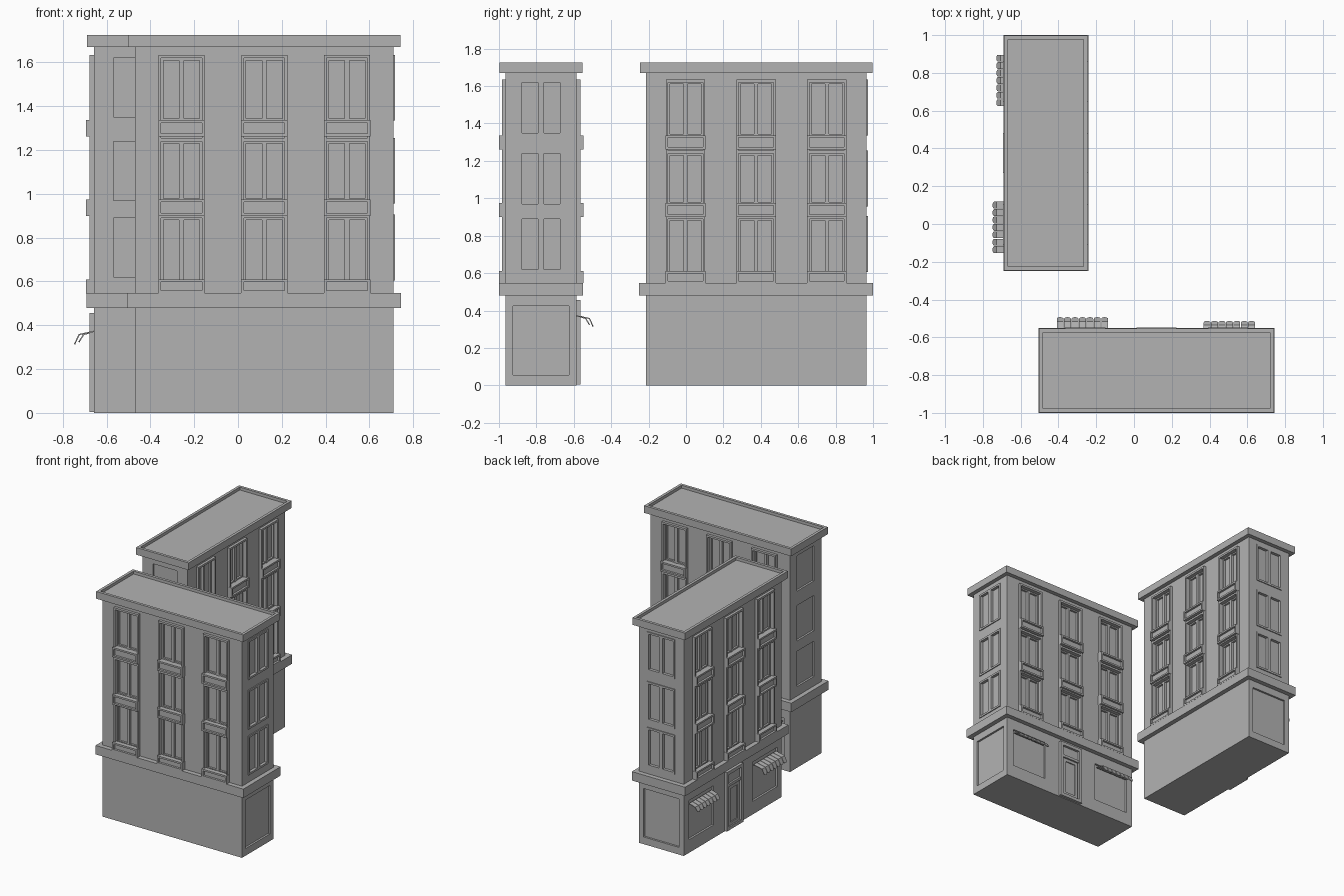
import bpy, bmesh, math
from mathutils import Matrix, Vector

cube = bpy.data.objects.get("Cube")
if cube:
    bpy.data.objects.remove(cube, do_unlink=True)

stone = bpy.data.materials.new("stone_grey")
stone.use_nodes = True
COLOUR = (0.45, 0.45, 0.45, 1)
stone.diffuse_color = COLOUR
stone.node_tree.nodes["Principled BSDF"].inputs["Base Color"].default_value = COLOUR

# Half sizes of the walls, and the four sides as (turn, distance from centre)
L, D = 0.59, 0.19
SHOP, BACK = (0, D), (math.pi, D)
SASH_END, PLAIN_END = (-math.pi / 2, L), (math.pi / 2, L)

# Storeys above the shop: bottom and top of the glass
STOREYS = [(0.60, 0.89), (0.97, 1.24), (1.335, 1.62)]
COLUMNS = [-0.378, 0, 0.378]


def box(bm, side, u, w, o0, o1, z0, z1):
    """Box on a wall: centre u, width w, from o0 to o1 outwards, z0 to z1 high."""
    turn, dist = side
    place = Matrix.Rotation(turn, 4, 'Z') @ Matrix.Translation(
        (u, -dist - (o0 + o1) / 2, (z0 + z1) / 2))
    size = Matrix.Diagonal((w, o1 - o0, z1 - z0, 1))
    return bmesh.ops.create_cube(bm, size=1, matrix=place @ size)["verts"]


def frame(bm, side, u, w, o0, o1, z0, z1, t):
    """Rectangular frame with bars t wide."""
    for s in (-1, 1):
        box(bm, side, u + s * (w - t) / 2, t, o0, o1, z0, z1)
    for a in (z0, z1 - t):
        box(bm, side, u, w - 2 * t, o0, o1, a, a + t)


def finish(bm, name):
    bmesh.ops.recalc_face_normals(bm, faces=bm.faces)
    mesh = bpy.data.meshes.new(name)
    bm.to_mesh(mesh)
    bm.free()
    mesh.materials.append(stone)
    obj = bpy.data.objects.new(name, mesh)
    bpy.context.collection.objects.link(obj)
    return obj


def bake(obj):
    """Replace the mesh by its result after modifiers."""
    deps = bpy.context.evaluated_depsgraph_get()
    mesh = bpy.data.meshes.new_from_object(obj.evaluated_get(deps))
    obj.modifiers.clear()
    obj.data = mesh


parts = []

# Walls with recessed openings
bm = bmesh.new()
box(bm, (0, 0), 0, 2 * L, -D, D, 0, 1.69)
walls = finish(bm, "walls")
bm = bmesh.new()
for z0, z1 in STOREYS:
    for side in (SHOP, BACK):
        for u in COLUMNS:
            box(bm, side, u, 0.186, -0.025, 0.05, z0, z1)
    for side in (SASH_END, PLAIN_END):
        box(bm, side, 0, 0.205, -0.015, 0.05, z1 - 0.27, z1)
box(bm, SASH_END, 0, 0.30, -0.015, 0.05, 0.055, 0.425)
for u in (-0.38, 0.39):
    box(bm, SHOP, u, 0.30, -0.015, 0.05, 0.10, 0.40)
cutter = finish(bm, "opening_cutter")
cutter.hide_render = True
cut = walls.modifiers.new("openings", 'BOOLEAN')
cut.object, cut.solver = cutter, 'EXACT'
bake(walls)
bpy.data.objects.remove(cutter, do_unlink=True)
parts.append(walls)

# Ledge above the shop
bm = bmesh.new()
box(bm, (0, 0), 0, 1.25, -0.225, 0.225, 0.48, 0.548)
parts.append(finish(bm, "ledge"))

# Cornice with a sunken roof
bm = bmesh.new()
box(bm, (0, 0), 0, 1.244, -0.222, 0.222, 1.67, 1.725)
bm.normal_update()
top = max(bm.faces, key=lambda f: f.calc_center_median().z)
bmesh.ops.inset_region(bm, faces=[top], thickness=0.03)
hole = bmesh.ops.extrude_face_region(bm, geom=[top])["geom"]
bmesh.ops.translate(bm, verts=[v for v in hole if isinstance(v, bmesh.types.BMVert)],
                    vec=(0, 0, -0.022))
bmesh.ops.delete(bm, geom=[top], context='FACES')
parts.append(finish(bm, "cornice"))

# Window surrounds, mullions and panelled balconies on both long sides
trim, sashes, balconies = bmesh.new(), bmesh.new(), bmesh.new()
for side in (SHOP, BACK):
    for u in COLUMNS:
        for s in (-1, 1):
            box(trim, side, u + s * 0.099, 0.012, 0, 0.02, 0.545, 1.635)
        for z0, z1 in STOREYS:
            box(trim, side, u, 0.186, 0, 0.02, z1, z1 + 0.015)
            box(sashes, side, u, 0.022, -0.026, -0.006, z0, z1)
            frame(sashes, side, u, 0.186, -0.026, -0.01, z0, z1, 0.01)
        for z0, z1 in [(0.546, 0.61), (0.90, 0.975), (1.262, 1.337)]:
            frame(balconies, side, u, 0.212, 0, 0.036, z0, z1, 0.013)
            box(balconies, side, u, 0.19, 0, 0.02, z0 + 0.012, z1 - 0.012)

# Windows of the end wall
for z0, z1 in STOREYS:
    frame(trim, SASH_END, 0, 0.235, 0, 0.007, z1 - 0.285, z1 + 0.015, 0.015)
    box(sashes, SASH_END, 0, 0.03, -0.016, 0.007, z1 - 0.27, z1)
parts += [finish(trim, "window_surrounds"), finish(sashes, "window_sashes"),
          finish(balconies, "balconies")]

# Shop door with a transom and a raised panel
bm = bmesh.new()
frame(bm, SHOP, 0, 0.20, 0, 0.022, 0.005, 0.455, 0.025)
box(bm, SHOP, 0, 0.15, 0, 0.018, 0.335, 0.355)
box(bm, SHOP, 0, 0.15, 0, 0.004, 0.03, 0.43)
frame(bm, SHOP, 0, 0.13, 0, 0.012, 0.03, 0.33, 0.022)
parts.append(finish(bm, "shop_door"))


# Awnings made of strips with rounded tips
def awning(name, centre, reach, drop, strips=7, width=0.275):
    bm = bmesh.new()
    step = width / strips
    r = step * 0.46
    kink = Vector((0, -D - reach, 0.36))
    fall = Vector((0, -0.022, -drop))
    for i in range(strips):
        x = centre + (i + 0.5) * step - width / 2
        rim = [bm.verts.new((x + s * r, -D + 0.002, 0.376)) for s in (-1, 1)]
        bend = [bm.verts.new(kink + Vector((x + s * r, 0, 0))) for s in (-1, 1)]
        tip = []
        for k in range(7):
            a = math.pi * k / 6
            along = 0.6 + 0.4 * math.sin(a)
            tip.append(bm.verts.new(kink + fall * along + Vector((x + r * math.cos(a), 0, 0))))
        bm.faces.new((rim[0], rim[1], bend[1], bend[0]))
        bm.faces.new([bend[0], bend[1]] + tip)
    obj = finish(bm, name)
    solid = obj.modifiers.new("thickness", 'SOLIDIFY')
    solid.thickness = 0.006
    bake(obj)
    return obj


parts.append(awning("short_awning", -0.385, 0.05, 0.035))
parts.append(awning("long_awning", 0.393, 0.07, 0.045))

# Place the first building and a second one turned a quarter
front = Matrix.Translation((0.12, -0.775, 0)) @ Matrix.Rotation(math.pi, 4, 'Z')
rear = Matrix.Translation((-0.467, 0.375, 0)) @ Matrix.Rotation(-math.pi / 2, 4, 'Z')
for obj in parts:
    name = obj.name
    twin = obj.copy()
    bpy.context.collection.objects.link(twin)
    obj.name, twin.name = "front_" + name, "rear_" + name
    obj.matrix_world, twin.matrix_world = front, rear
